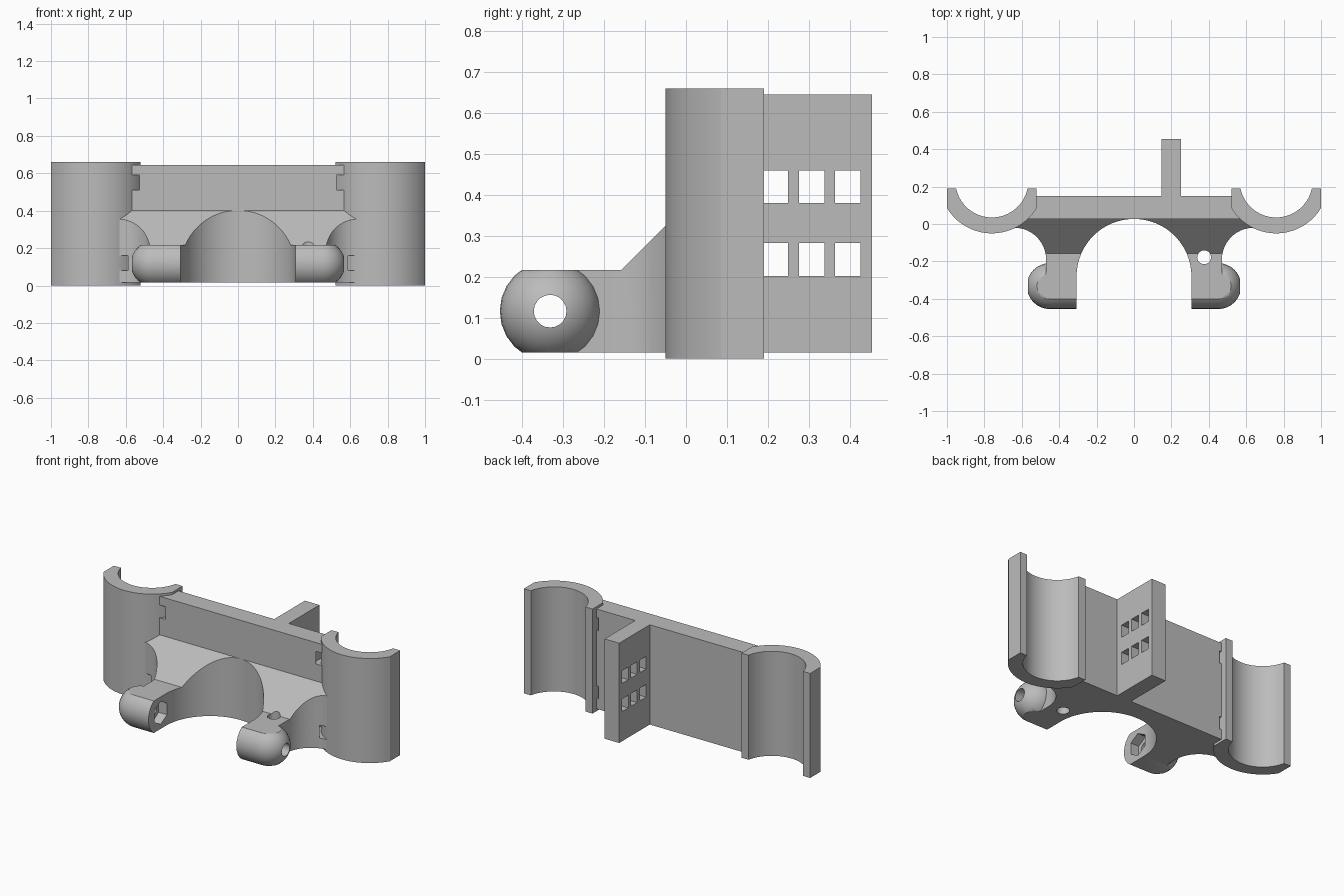
import bpy, bmesh, math

cube = bpy.data.objects.get("Cube")
if cube:
    bpy.data.objects.remove(cube, do_unlink=True)

# Single grey plastic
grey = bpy.data.materials.new("grey_plastic")
grey.use_nodes = True
color = (0.5, 0.5, 0.5, 1)
grey.diffuse_color = color
grey.node_tree.nodes["Principled BSDF"].inputs["Base Color"].default_value = color


def finish(bm, name):
    bmesh.ops.recalc_face_normals(bm, faces=bm.faces)
    mesh = bpy.data.meshes.new(name)
    bm.to_mesh(mesh)
    bm.free()
    mesh.materials.append(grey)
    obj = bpy.data.objects.new(name, mesh)
    bpy.context.collection.objects.link(obj)
    return obj


def prism(name, points, lo, hi, axis="z"):
    """Extrude a 2D outline along z (points are x, y) or x (points are y, z)."""
    bm = bmesh.new()
    place = (lambda a, b, t: (a, b, t)) if axis == "z" else (lambda a, b, t: (t, a, b))
    face = bm.faces.new([bm.verts.new(place(a, b, lo)) for a, b in points])
    new = bmesh.ops.extrude_face_region(bm, geom=[face])["geom"]
    bmesh.ops.translate(bm, vec=place(0, 0, hi - lo),
                        verts=[v for v in new if isinstance(v, bmesh.types.BMVert)])
    return finish(bm, name)


def box(name, x0, x1, y0, y1, z0, z1):
    return prism(name, [(x0, y0), (x1, y0), (x1, y1), (x0, y1)], z0, z1)


def arc(cx, cy, r, start, end, steps):
    angles = [math.radians(start + (end - start) * i / steps) for i in range(steps + 1)]
    return [(cx + r * math.cos(a), cy + r * math.sin(a)) for a in angles]


def combine(obj, others, operation="DIFFERENCE"):
    """Apply a boolean with each helper, then drop the helper."""
    for other in others:
        mod = obj.modifiers.new("cut", "BOOLEAN")
        mod.operation = operation
        mod.solver = "EXACT"
        mod.object = other
        bpy.context.view_layer.update()
        with bpy.context.temp_override(object=obj, active_object=obj):
            bpy.ops.object.modifier_apply(modifier=mod.name)
        bpy.data.objects.remove(other, do_unlink=True)


def smooth(obj):
    obj.data.shade_smooth()
    obj.data.set_sharp_from_angle(angle=math.radians(28))


BOTTOM, LOW_TOP, PLATE_TOP, CLAMP_TOP = 0.015, 0.217, 0.645, 0.66
CLAMP_X, CLAMP_Y, CLAMP_END = 0.76, 0.23, 0.19
BARREL_Y, BARREL_Z, BARREL_R = -0.332, 0.116, 0.123
ARCH_R = 0.307


def cradle(side, radius, half_width):
    """Lower arc of a circle with its flanks cut straight."""
    a = math.degrees(math.acos(half_width / radius))
    cx = side * CLAMP_X
    return ([(cx - half_width, CLAMP_END)]
            + arc(cx, CLAMP_Y, radius, 180 + a, 360 - a, 32)
            + [(cx + half_width, CLAMP_END)])


def strap_slots():
    """Grooves behind the clamps for straps."""
    return [prism("slot_cutter", cradle(side, 0.31, 0.255), z, z + 0.08)
            for side in (1, -1) for z in (0.08, 0.51)]


# Half-round clamps
for side, label in ((1, "left"), (-1, "right")):
    tilt = math.degrees(math.asin((CLAMP_Y - CLAMP_END) / 0.195))
    inner = arc(side * CLAMP_X, CLAMP_Y, 0.195, 360 - tilt, 180 + tilt, 36)
    smooth(prism(label + "_clamp", cradle(side, 0.28, 0.24) + inner, 0, CLAMP_TOP))

# Back plate
plate = box("back_plate", -0.57, 0.57, 0.027, 0.15, BOTTOM, PLATE_TOP)
combine(plate, strap_slots())
smooth(plate)

# Rear fin with square windows
fin = box("rear_fin", 0.148, 0.25, 0.149, 0.455, BOTTOM, PLATE_TOP)
combine(fin, [box("window_cutter", 0, 0.4, y, y + 0.062, z, z + 0.08)
              for y in (0.187, 0.276, 0.364) for z in (0.202, 0.38)])

# Arched bracket: plan outline of the two arms
half = (arc(0, -0.28, ARCH_R, 90, 0, 24)
        + [(ARCH_R, BARREL_Y), (0.47, BARREL_Y)]
        + arc(0.64, -0.19, 0.17, 180, 90, 14)
        + [(0.64, -0.01), (0.55, 0.08)])
mirrored = [(-x, y) for x, y in reversed(half)]
bracket = prism("arched_bracket", half + mirrored[:-1], BOTTOM, 0.42)


# Round-ended bolt barrels at the arm tips
def barrel(side):
    bm = bmesh.new()
    dome = arc(0.45, 0, BARREL_R, 90, 0, 8)
    profile = [(ARCH_R, 0), (ARCH_R, BARREL_R)] + dome
    verts = [bm.verts.new((side * x, BARREL_Y, BARREL_Z + r)) for x, r in profile]
    edges = [bm.edges.new(pair) for pair in zip(verts, verts[1:])]
    bmesh.ops.spin(bm, geom=verts + edges, cent=(0, BARREL_Y, BARREL_Z),
                   axis=(1, 0, 0), angle=math.tau, steps=24)
    bmesh.ops.remove_doubles(bm, verts=bm.verts, dist=0.0005)
    return finish(bm, "barrel")


combine(bracket, [barrel(1), barrel(-1)], "UNION")

# Side profile trims the bracket to a sloped top and flat arms
side_profile = [(0.1, BOTTOM), (0.1, 0.402), (0.027, 0.402),
                (-0.158, LOW_TOP), (-0.5, LOW_TOP), (-0.5, BOTTOM)]
combine(bracket, [prism("side_trim", side_profile, -0.8, 0.8, "x")], "INTERSECT")

# Bolt bore, nut pockets, cable hole and strap slots
bore = prism("bore_cutter", arc(BARREL_Y, BARREL_Z, 0.04, 0, 342, 19), -0.8, 0.8, "x")
pockets = prism("nut_cutter", arc(BARREL_Y, BARREL_Z, 0.072, 30, 330, 5), -0.365, 0.365, "x")
cable = prism("cable_cutter", arc(0.375, -0.178, 0.037, 0, 342, 19), -0.1, 0.6)
combine(bracket, [bore, pockets, cable] + strap_slots())
smooth(bracket)
